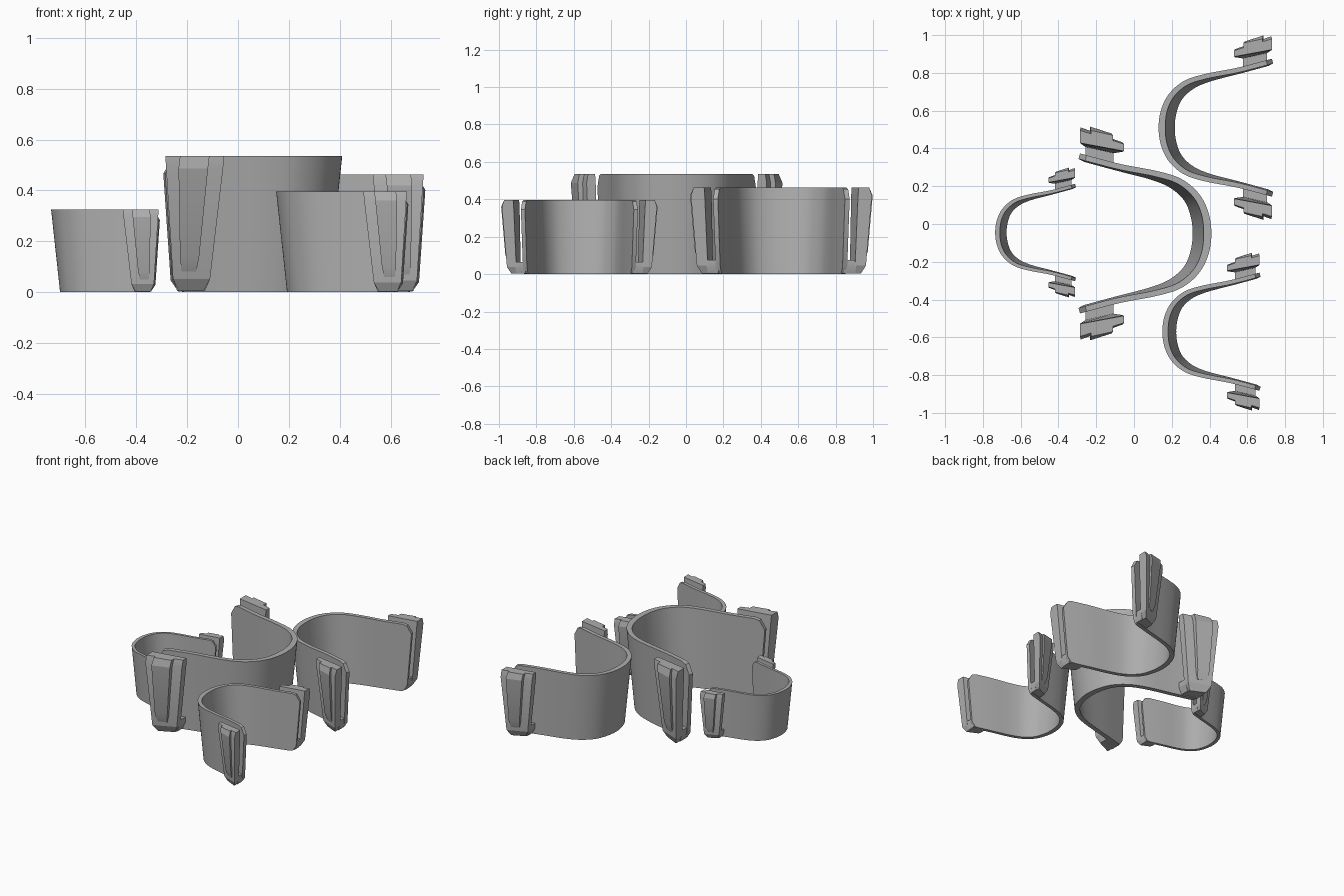
import bpy, bmesh, math
from mathutils import Vector

if "Cube" in bpy.data.objects:
    bpy.data.objects.remove(bpy.data.objects["Cube"])

grey = bpy.data.materials.new("plain_grey")
grey.diffuse_color = (0.42, 0.42, 0.42, 1)
grey.use_nodes = True
grey.node_tree.nodes["Principled BSDF"].inputs["Base Color"].default_value = grey.diffuse_color

H = 0.462          # clip height at scale 1
LENGTH = 0.60      # apex to arm end

# Outer outline of half a band: distance from apex, half width
TOP = [(0, 0), (.015, .1), (.06, .185), (.14, .25), (.25, .285), (.42, .318), (.60, .365)]
BOTTOM = [(.05, 0), (.064, .09), (.10, .168), (.17, .23), (.265, .27), (.42, .31), (.575, .352)]


def spline(half, steps=6):
    """Smooth full outline through the mirrored half points."""
    pts = [Vector((x, -y)) for x, y in reversed(half[1:])] + [Vector(p) for p in half]
    pts = [2 * pts[0] - pts[1]] + pts + [2 * pts[-1] - pts[-2]]
    out = []
    for i in range(1, len(pts) - 2):
        a, b, c, d = pts[i - 1:i + 3]
        for k in range(steps):
            t = k / steps
            out.append(.5 * (2 * b + (c - a) * t + (2 * a - 5 * b + 4 * c - d) * t * t
                             + (3 * b - a - 3 * c + d) * t ** 3))
    return out + [pts[-2]]


def inset(path):
    """Offset the outline inwards by the wall thickness."""
    out = []
    for i, p in enumerate(path):
        d = (path[min(i + 1, len(path) - 1)] - path[max(i - 1, 0)]).normalized()
        thick = .036 - .010 * min(1, abs(p.y) / .3)
        out.append(p + Vector((d.y, -d.x)) * thick)
    return out


def loft(bm, rings):
    """Closed tube through rings of equal length, capped at both ends."""
    loops = [[bm.verts.new(v) for v in r] for r in rings]
    n = len(rings[0])
    for a, b in zip(loops, loops[1:]):
        for i in range(n):
            bm.faces.new((a[i], a[(i + 1) % n], b[(i + 1) % n], b[i]))
    bm.faces.new(loops[0])
    bm.faces.new(loops[-1])


def finish(bm, name, place, angle):
    x, y, scale, facing = place
    bmesh.ops.recalc_face_normals(bm, faces=bm.faces)
    me = bpy.data.meshes.new(name)
    bm.to_mesh(me)
    bm.free()
    me.materials.append(grey)
    ob = bpy.data.objects.new(name, me)
    bpy.context.collection.objects.link(ob)
    ob.location = (x, y, 0)
    ob.scale = (scale,) * 3
    ob.rotation_euler.z = 0 if facing > 0 else math.pi
    bpy.ops.object.select_all(action='DESELECT')
    ob.select_set(True)
    bpy.context.view_layer.objects.active = ob
    bpy.ops.object.shade_smooth_by_angle(angle=math.radians(angle))


def corner(x, end, r):
    """Drop of a rounded corner of radius r at the arm end."""
    t = min(1, max(0, (x - (end - r)) / r))
    return r * (1 - math.sqrt(1 - t * t))


def band(place):
    bm = bmesh.new()
    top, low = spline(TOP), spline(BOTTOM)
    rings = []
    for to, ti, lo, li in zip(top, inset(top), low, inset(low)):
        zt = H - corner(to.x, LENGTH, .06)
        zb = corner(lo.x, .575, .04)
        rings.append([(*lo, zb), (*to, zt), (*ti, zt), (*li, zb)])
    loft(bm, rings)
    finish(bm, "curved_band", place, 35)


def quad(side, z, x0, x1, in0, in1, out0, out1):
    return [(x0, side * in0, z), (x1, side * in1, z), (x1, side * out1, z), (x0, side * out0, z)]


def hook(place, side):
    # Tapered slanted plate, chamfered at top and bottom
    bm = bmesh.new()
    loft(bm, [quad(side, .004, .47, .555, .37, .39, .385, .425),
              quad(side, .045, .448, .574, .366, .394, .40, .452),
              quad(side, .42, .404, .597, .373, .41, .415, .484),
              quad(side, H, .40, .60, .376, .413, .408, .470)])
    finish(bm, "hook_plate", place, 20)
    # Raised rib on the outside of the plate
    bm = bmesh.new()
    loft(bm, [quad(side, .07, .495, .545, .40, .41, .424, .442),
              quad(side, .12, .485, .55, .40, .41, .438, .462),
              quad(side, .42, .455, .555, .40, .41, .456, .488),
              quad(side, H, .45, .55, .40, .41, .448, .470)])
    finish(bm, "hook_rib", place, 20)
    # Bridge joining plate and arm below the open slot
    bm = bmesh.new()
    loft(bm, [quad(side, .004, .465, .56, .31, .335, .375, .395),
              quad(side, .045, .448, .574, .305, .335, .375, .40),
              quad(side, .075, .448, .574, .305, .335, .375, .40)])
    finish(bm, "hook_bridge", place, 20)


# Apex x, centre y, scale, opening direction
CLIPS = [(.13, .51, 1, 1), (.15, -.57, .857, 1), (-.735, -.045, .705, 1), (.41, -.05, 1.16, -1)]
for clip in CLIPS:
    band(clip)
    for side in (1, -1):
        hook(clip, side)
